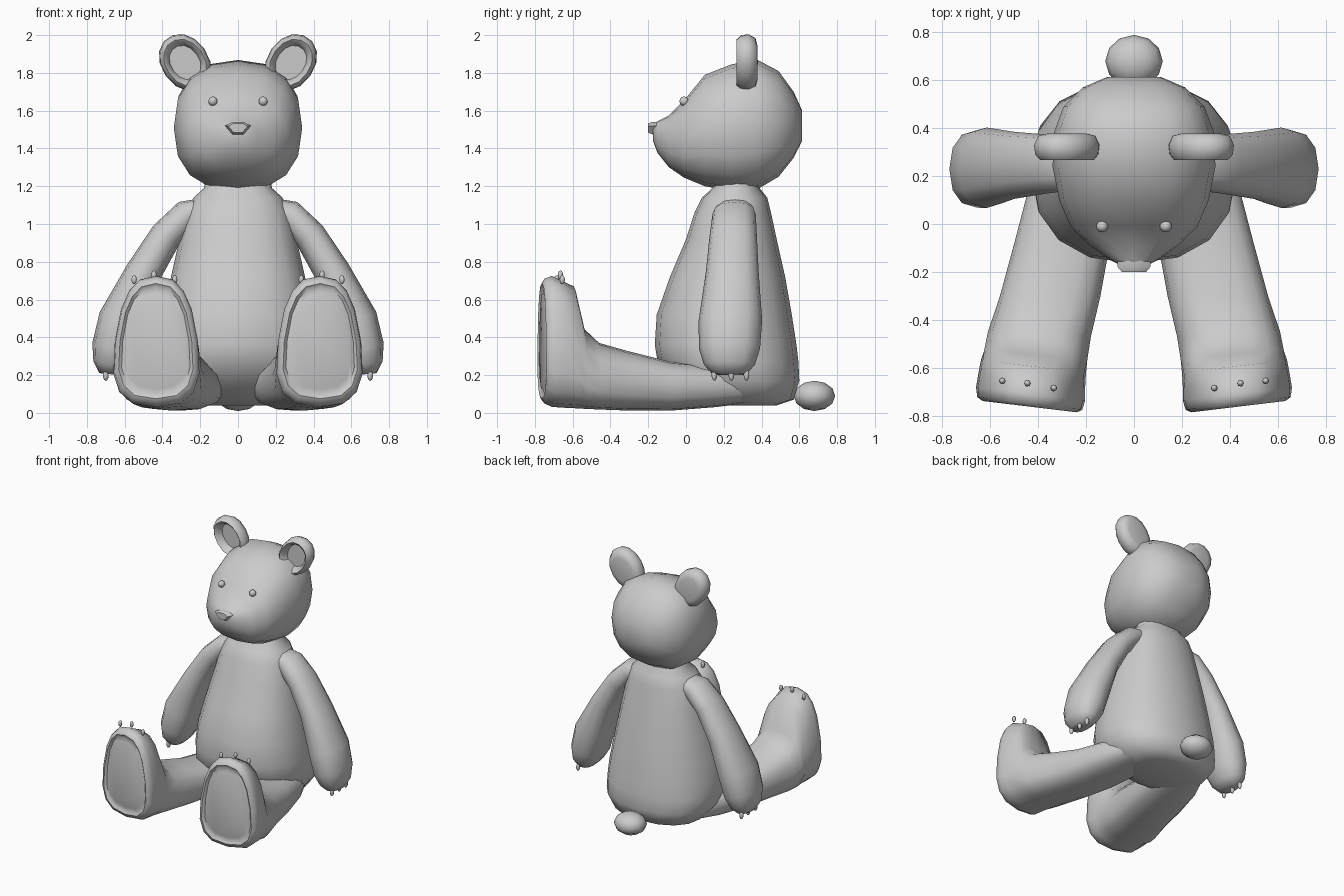
import bpy, bmesh
from math import sin, cos, pi, radians
from mathutils import Vector


def se(i, n, p):
    """Point i of a unit superellipse with n points."""
    a = 2 * pi * i / n
    c, s = cos(a), sin(a)
    f = lambda v: (1 if v >= 0 else -1) * abs(v) ** (2 / p)
    return f(c), f(s)


def loft(name, rings, mirror=False, angle=60):
    """Skin closed rings of equal length and cap both ends."""
    bm = bmesh.new()
    vs = [[bm.verts.new(p) for p in r] for r in rings]
    n = len(rings[0])
    for a, b in zip(vs, vs[1:]):
        for i in range(n):
            j = (i + 1) % n
            bm.faces.new((a[i], a[j], b[j], b[i]))
    bm.faces.new(vs[0])
    bm.faces.new(vs[-1])
    return finish(name, bm, mirror, angle)


def blobs(name, items, mirror=False, seg=10, angle=60):
    """Ellipsoids given as (centre, radii), joined in one object."""
    bm = bmesh.new()
    for c, r in items:
        new = bmesh.ops.create_uvsphere(bm, u_segments=seg, v_segments=max(6, seg // 2), radius=1)["verts"]
        for v in new:
            v.co = Vector((v.co.x * r[0] + c[0], v.co.y * r[1] + c[1], v.co.z * r[2] + c[2]))
    return finish(name, bm, mirror, angle)


def finish(name, bm, mirror, angle):
    bmesh.ops.recalc_face_normals(bm, faces=bm.faces[:])
    me = bpy.data.meshes.new(name)
    bm.to_mesh(me)
    bm.free()
    ob = bpy.data.objects.new(name, me)
    bpy.context.collection.objects.link(ob)
    if mirror:
        m = ob.modifiers.new("Mirror", "MIRROR")
        m.use_mirror_merge = False
    bpy.ops.object.select_all(action="DESELECT")
    ob.select_set(True)
    bpy.context.view_layer.objects.active = ob
    bpy.ops.object.shade_smooth_by_angle(angle=radians(angle))
    return ob


def upright_ring(y, cx, lo, hi, hw, p=2.4, taper=0.0, slope=0.0, n=16):
    """Cross-section in the xz plane, optionally narrowing upward and skewed in y."""
    out = []
    for i in range(n):
        c, s = se(i, n, p)
        dx = hw * c * (1 - taper * s)
        out.append((cx + dx, y + slope * dx, (lo + hi) / 2 + s * (hi - lo) / 2))
    return out


def flat_ring(z, front, back, hw, p=2.3, n=16):
    pts = [se(i, n, p) for i in range(n)]
    return [(hw * c, (front + back) / 2 + s * (back - front) / 2, z) for c, s in pts]


# Torso: z, front y, back y, half width
loft("torso", [flat_ring(*r) for r in [
    (0.04, 0.15, 0.48, 0.22), (0.07, 0.05, 0.57, 0.34), (0.17, -0.07, 0.60, 0.42),
    (0.27, -0.15, 0.595, 0.43), (0.36, -0.165, 0.585, 0.425), (0.52, -0.155, 0.56, 0.40),
    (0.72, -0.085, 0.525, 0.355), (0.92, 0.0, 0.48, 0.31), (1.06, 0.045, 0.45, 0.275),
    (1.14, 0.085, 0.43, 0.235), (1.19, 0.14, 0.39, 0.18), (1.26, 0.16, 0.38, 0.17)]])

# Head with drawn-out snout: y, centre x, bottom z, top z, half width
loft("head", [upright_ring(*r) for r in [
    (-0.175, 0, 1.44, 1.53, 0.05), (-0.15, 0, 1.375, 1.545, 0.10),
    (-0.09, 0, 1.30, 1.575, 0.185), (-0.01, 0, 1.245, 1.655, 0.265),
    (0.10, 0, 1.20, 1.79, 0.312), (0.24, 0, 1.175, 1.845, 0.34),
    (0.38, 0, 1.185, 1.868, 0.335), (0.49, 0, 1.25, 1.81, 0.295),
    (0.57, 0, 1.35, 1.70, 0.215), (0.615, 0, 1.44, 1.60, 0.11)]])

# Cupped ears, tilted outward
tilt = radians(35)
ear = []
for k, y in [(0.6, 0.378), (0.87, 0.368), (1.0, 0.33), (0.96, 0.29),
             (0.82, 0.268), (0.68, 0.285), (0.60, 0.325)]:
    ring = []
    for i in range(14):
        c, s = se(i, 14, 2.1)
        u, v = 0.125 * k * c, 0.16 * k * s
        ring.append((0.28 + u * cos(tilt) + v * sin(tilt), y, 1.855 - u * sin(tilt) + v * cos(tilt)))
    ear.append(ring)
loft("ear", ear, mirror=True)

# Arms: centre x, centre z, half thickness, half depth, centre y
arm_path = [(0.17, 1.08, 0.06, 0.09, 0.26), (0.27, 1.05, 0.08, 0.115, 0.255),
            (0.38, 0.94, 0.085, 0.125, 0.25), (0.50, 0.745, 0.095, 0.14, 0.245),
            (0.615, 0.49, 0.125, 0.168, 0.235), (0.655, 0.34, 0.12, 0.162, 0.23),
            (0.675, 0.255, 0.092, 0.135, 0.23), (0.68, 0.205, 0.055, 0.09, 0.23)]
arm = []
for k, (x, z, ht, hd, y) in enumerate(arm_path):
    a, b = arm_path[max(k - 1, 0)], arm_path[min(k + 1, len(arm_path) - 1)]
    d = Vector((b[0] - a[0], 0, b[1] - a[1])).normalized()
    side = Vector((-d.z, 0, d.x))
    ring = []
    for i in range(12):
        c, s = se(i, 12, 2.3)
        ring.append(Vector((x, y + hd * s, z)) + side * ht * c)
    arm.append(ring)
loft("arm", arm, mirror=True)

# Legs ending in upright feet with recessed soles:
# y, centre x, bottom z, top z, half width, power, taper, slope
loft("leg", [upright_ring(*r) for r in [
    (0.32, 0.22, 0.05, 0.22, 0.14, 2.4), (0.15, 0.25, 0.03, 0.25, 0.19, 2.5),
    (-0.08, 0.30, 0.012, 0.27, 0.20, 2.6), (-0.30, 0.35, 0.012, 0.325, 0.21, 2.6),
    (-0.46, 0.395, 0.018, 0.37, 0.215, 2.6, 0.06, 0.05),
    (-0.545, 0.41, 0.022, 0.45, 0.215, 2.6, 0.12, 0.1),
    (-0.595, 0.42, 0.025, 0.67, 0.212, 2.7, 0.2, 0.12),
    (-0.66, 0.428, 0.028, 0.70, 0.216, 2.7, 0.2, 0.12),
    (-0.71, 0.432, 0.032, 0.725, 0.22, 2.7, 0.2, 0.12),
    (-0.75, 0.435, 0.05, 0.71, 0.212, 2.7, 0.2, 0.12),
    (-0.763, 0.435, 0.075, 0.685, 0.19, 2.7, 0.2, 0.12),
    (-0.748, 0.435, 0.095, 0.665, 0.175, 2.7, 0.2, 0.12),
    (-0.758, 0.435, 0.125, 0.635, 0.155, 2.7, 0.2, 0.12)]], mirror=True)

# Tail
blobs("tail", [((0, 0.68, 0.09), (0.12, 0.11, 0.08))], seg=12)

# Eyes
blobs("eye", [((0.133, -0.01, 1.65), (0.025, 0.025, 0.025))], mirror=True)

# Nose wedge
outline = [(-0.068, 1.52), (-0.03, 1.54), (0.03, 1.54), (0.068, 1.52), (0.03, 1.475), (-0.03, 1.475)]
loft("nose", [[(x * k, y, 1.51 + (z - 1.51) * k) for x, z in outline]
              for k, y in [(1, -0.13), (1, -0.18), (0.75, -0.20)]], angle=40)

# Claws on feet and hands
blobs("foot_claw", [((x, y, z), (0.014, 0.014, 0.024)) for x, y, z in
                    [(0.335, -0.685, 0.705), (0.445, -0.665, 0.73), (0.55, -0.655, 0.705)]],
      mirror=True, seg=8)
blobs("hand_claw", [((0.70, y, 0.2), (0.015, 0.015, 0.03)) for y in (0.15, 0.24, 0.32)],
      mirror=True, seg=8)
